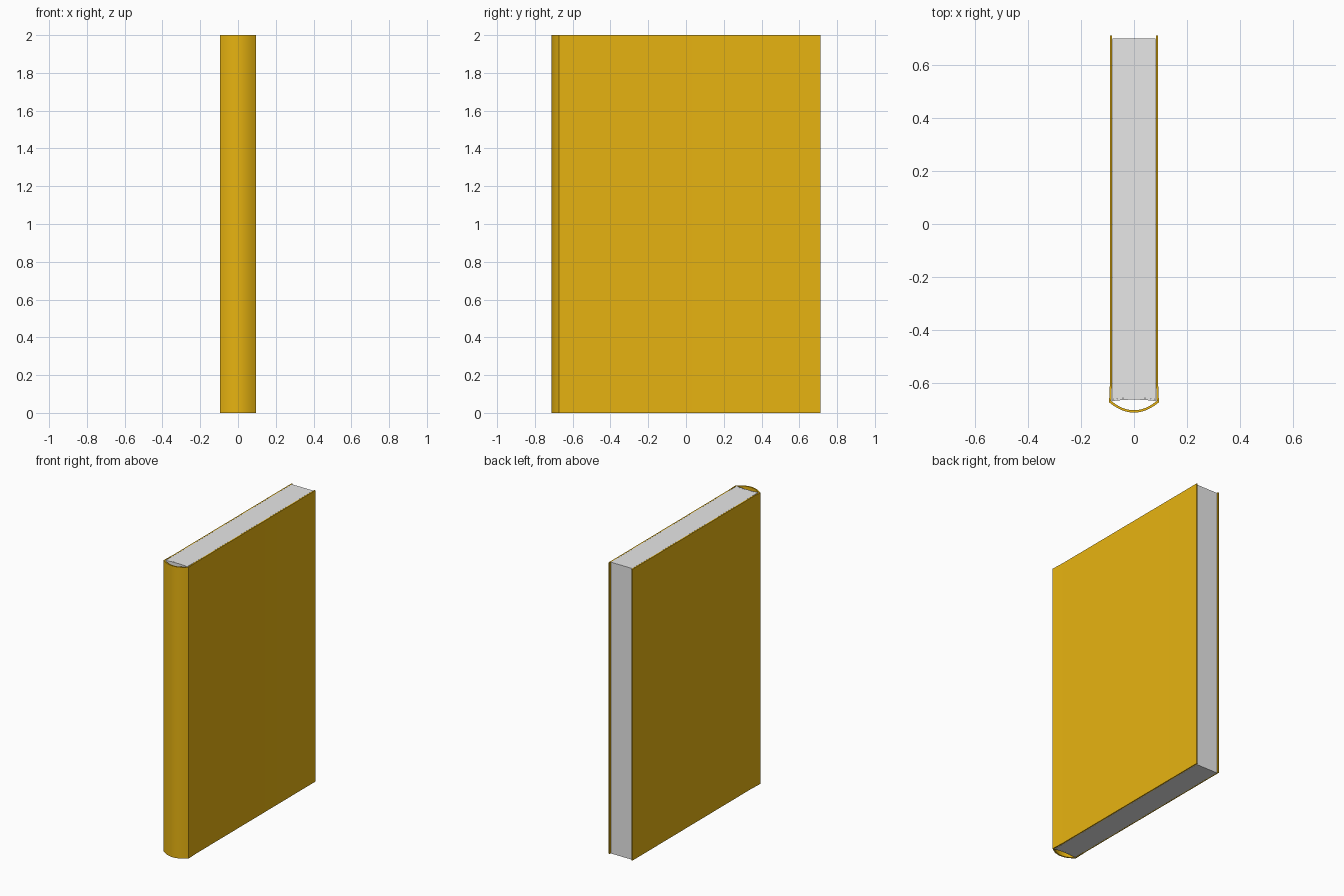
import bpy, bmesh, math

if "Cube" in bpy.data.objects:
    bpy.data.objects.remove(bpy.data.objects["Cube"])

HEIGHT = 2.0


def material(name, rgb):
    m = bpy.data.materials.new(name)
    m.diffuse_color = (*rgb, 1.0)
    m.use_nodes = True
    m.node_tree.nodes["Principled BSDF"].inputs["Base Color"].default_value = m.diffuse_color
    return m


def extrude_profile(name, quads, mat):
    """Extrude a strip of joined quads (left/right point pairs) up the z axis."""
    bm = bmesh.new()
    rows = [[bm.verts.new((x, y, 0)) for x, y in pair] for pair in quads]
    faces = [bm.faces.new((a[0], b[0], b[1], a[1])) for a, b in zip(rows, rows[1:])]
    res = bmesh.ops.extrude_face_region(bm, geom=faces, use_keep_orig=True)
    top = [g for g in res["geom"] if isinstance(g, bmesh.types.BMVert)]
    bmesh.ops.translate(bm, verts=top, vec=(0, 0, HEIGHT))
    bmesh.ops.recalc_face_normals(bm, faces=bm.faces)
    mesh = bpy.data.meshes.new(name)
    bm.to_mesh(mesh)
    bm.free()
    mesh.materials.append(mat)
    obj = bpy.data.objects.new(name, mesh)
    bpy.context.collection.objects.link(obj)
    bpy.ops.object.select_all(action='DESELECT')
    obj.select_set(True)
    bpy.context.view_layer.objects.active = obj
    bpy.ops.object.shade_smooth_by_angle(angle=math.radians(25))
    return obj


gold = material("gold cover", (0.867, 0.49, 0.006))
paper = material("paper grey", (0.8, 0.8, 0.8))

# Cover: two thin boards joined by a rounded hollow spine (outer, inner point pairs)
right = [((0.090, 0.711), (0.082, 0.711)),
         ((0.090, -0.58), (0.082, -0.58)),
         ((0.094, -0.672), (0.086, -0.667))]
spine = []
for i in range(1, 12):
    t = 1 - i / 6
    spine.append(((0.094 * t, -0.711 + 0.039 * t * t),
                  (0.086 * t, -0.702 + 0.035 * t * t)))
left = [tuple((-x, y) for x, y in pair) for pair in reversed(right)]
extrude_profile("cover", right + spine + left, gold)

# Page block: square fore edge, slightly hollow at the spine
cols = [-1 + i / 4 for i in range(9)]
extrude_profile("page_block",
                [((0.0815 * t, 0.70), (0.0815 * t, -0.655 - 0.006 * t * t)) for t in cols],
                paper)

# Thin binding strip behind the pages
extrude_profile("binding_strip",
                [((0.085 * t, -0.6555 - 0.006 * t * t), (0.085 * t, -0.662 - 0.006 * t * t))
                 for t in cols],
                paper)
